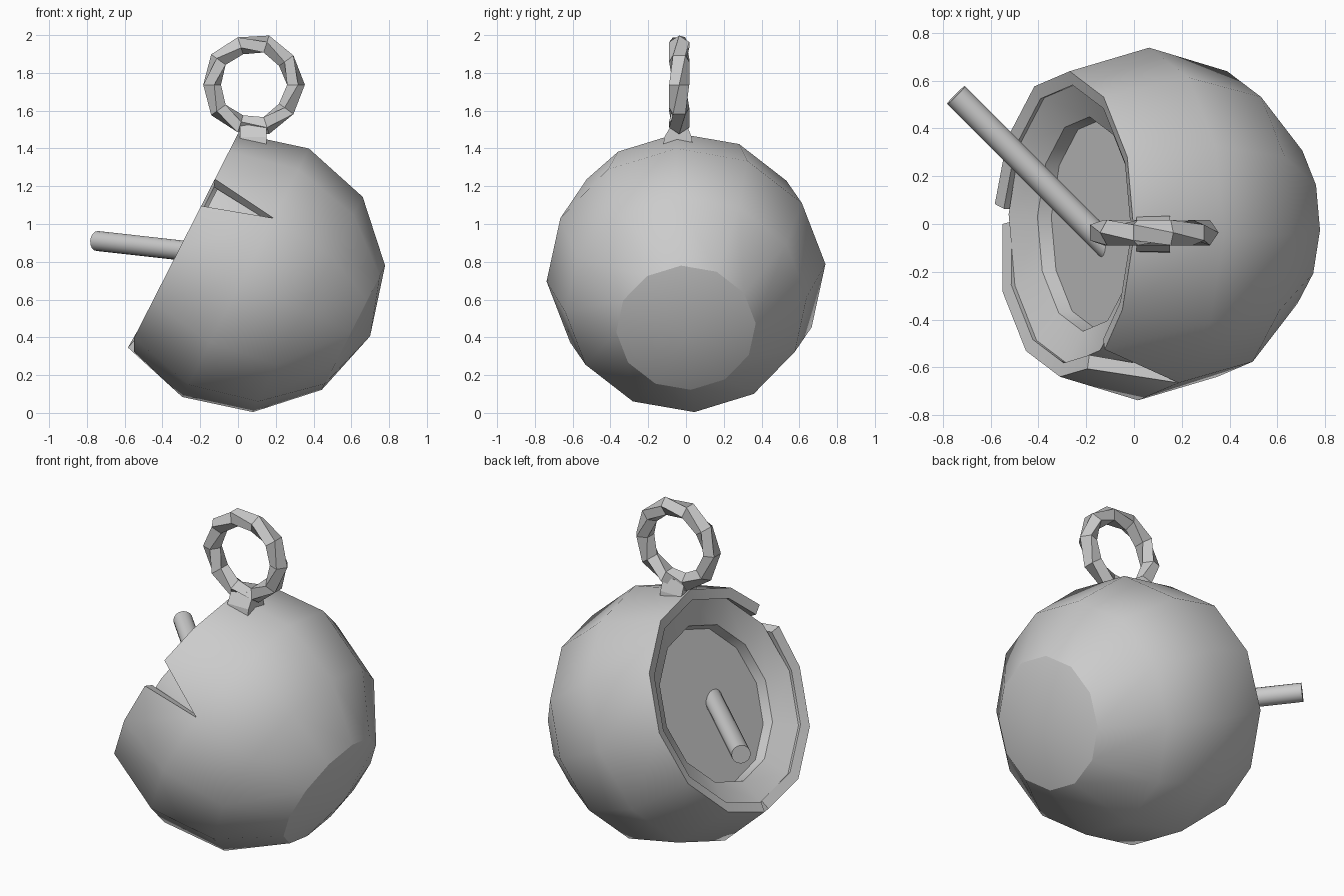
import bpy, bmesh
from math import sin, cos, radians, tau, pi
from mathutils import Vector

if "Cube" in bpy.data.objects:
    bpy.data.objects.remove(bpy.data.objects["Cube"])

C = Vector((0.04, 0, 0.742))             # ball centre
A = Vector((0.891, 0, -0.454))           # axis towards the closed pole
U = Vector((0.454, 0, 0.891))            # "up" across the axis
F = Vector((0, -1, 0))
N = 12


def pt(r, d, deg):
    a = radians(deg)
    return C + A * d + (U * cos(a) + F * sin(a)) * r


def finish(name, bm, smooth=None):
    bmesh.ops.recalc_face_normals(bm, faces=bm.faces)
    me = bpy.data.meshes.new(name)
    bm.to_mesh(me)
    bm.free()
    ob = bpy.data.objects.new(name, me)
    bpy.context.collection.objects.link(ob)
    if smooth:
        shade(ob, smooth)
    return ob


def shade(ob, deg):
    bpy.ops.object.select_all(action='DESELECT')
    ob.select_set(True)
    bpy.context.view_layer.objects.active = ob
    bpy.ops.object.shade_smooth_by_angle(angle=radians(deg))


def ring(bm, r, d):
    return [bm.verts.new(pt(r, d, 4 + 30 * i)) for i in range(N)]


def bridge(bm, a, b):
    n = len(a)
    return [bm.faces.new((a[i], a[(i + 1) % n], b[(i + 1) % n], b[i])) for i in range(n)]


def fan(bm, a, d):
    p = bm.verts.new(pt(0, d, 0))
    for i in range(N):
        bm.faces.new((a[i], a[(i + 1) % N], p))


# Broken outer shell: two rim corners are split open into cracks
bm = bmesh.new()
r30, r60, r90 = ring(bm, 0.37, 0.641), ring(bm, 0.641, 0.37), ring(bm, 0.74, 0)
fan(bm, r30, 0.74)
bridge(bm, r30, r60)
bridge(bm, r60, r90)
cracks = {2: ((55, -0.37), (71, -0.37)), 6: ((180, -0.335), (187.5, -0.375))}
ends, starts = [], []
for i in range(N):
    if i in cracks:
        e, s = [bm.verts.new(pt(0.641, d, a)) for a, d in cracks[i]]
    else:
        e = s = bm.verts.new(pt(0.641, -0.37, 4 + 30 * i))
    ends.append(e)
    starts.append(s)
for i in range(N):
    j = (i + 1) % N
    bm.faces.new((r90[i], r90[j], ends[j], starts[i]))
for i in range(N):
    bm.edges.get((r30[i], r30[(i + 1) % N])).smooth = False
shell = finish("outer_shell", bm)
mod = shell.modifiers.new("thickness", 'SOLIDIFY')
mod.thickness = 0.06
mod.offset = -1
bpy.context.view_layer.objects.active = shell
bpy.ops.object.modifier_apply(modifier=mod.name)
shade(shell, 38)

# Inner core with a funnel mouth and sunken floor
bm = bmesh.new()
profile = [(0.32, 0.57), (0.57, 0.33), (0.685, 0), (0.588, -0.335),
           (0.45, -0.27), (0.44, -0.21)]
rings = [ring(bm, r, d) for r, d in profile]
fan(bm, rings[0], 0.65)
for a, b in zip(rings, rings[1:]):
    bridge(bm, a, b)
bm.faces.new(rings[-1])
finish("inner_core", bm, 38)

# Stick standing out of the floor
p, q = Vector((-0.745, 0.54, 0.91)), Vector((-0.1, -0.105, 0.838))
bpy.ops.mesh.primitive_cylinder_add(vertices=16, radius=0.053, depth=(p - q).length,
                                    location=(p + q) / 2)
stick = bpy.context.object
stick.name = "stick"
stick.rotation_mode = 'QUATERNION'
stick.rotation_quaternion = (p - q).to_track_quat('Z', 'Y')
shade(stick, 40)

# Faceted twisted hanging ring
bm = bmesh.new()
M, K = 10, 5
loops = []
for i in range(M):
    a = tau * (i + 0.5) / M - pi / 2
    loops.append([])
    for k in range(K):
        b = tau * k / K + i * pi / K
        r = 0.222 + 0.052 * cos(b)
        loops[-1].append(bm.verts.new((0.08 + r * cos(a), -0.036 + 0.056 * sin(b),
                                       1.737 + r * sin(a))))
for i in range(M):
    bridge(bm, loops[i], loops[(i + 1) % M])
finish("hanging_ring", bm)

# Tapered neck under the ring
bm = bmesh.new()
tiers = []
for z, y0, y1 in ((1.42, -0.12, 0.035), (1.46, -0.115, 0.03), (1.535, -0.07, 0.0)):
    tiers.append([bm.verts.new(v) for v in ((0.01, y0, z), (0.15, y0, z),
                                            (0.15, y1, z), (0.01, y1, z))])
bridge(bm, tiers[0], tiers[1])
bridge(bm, tiers[1], tiers[2])
bm.faces.new(tiers[0])
bm.faces.new(tiers[2])
finish("ring_neck", bm)
